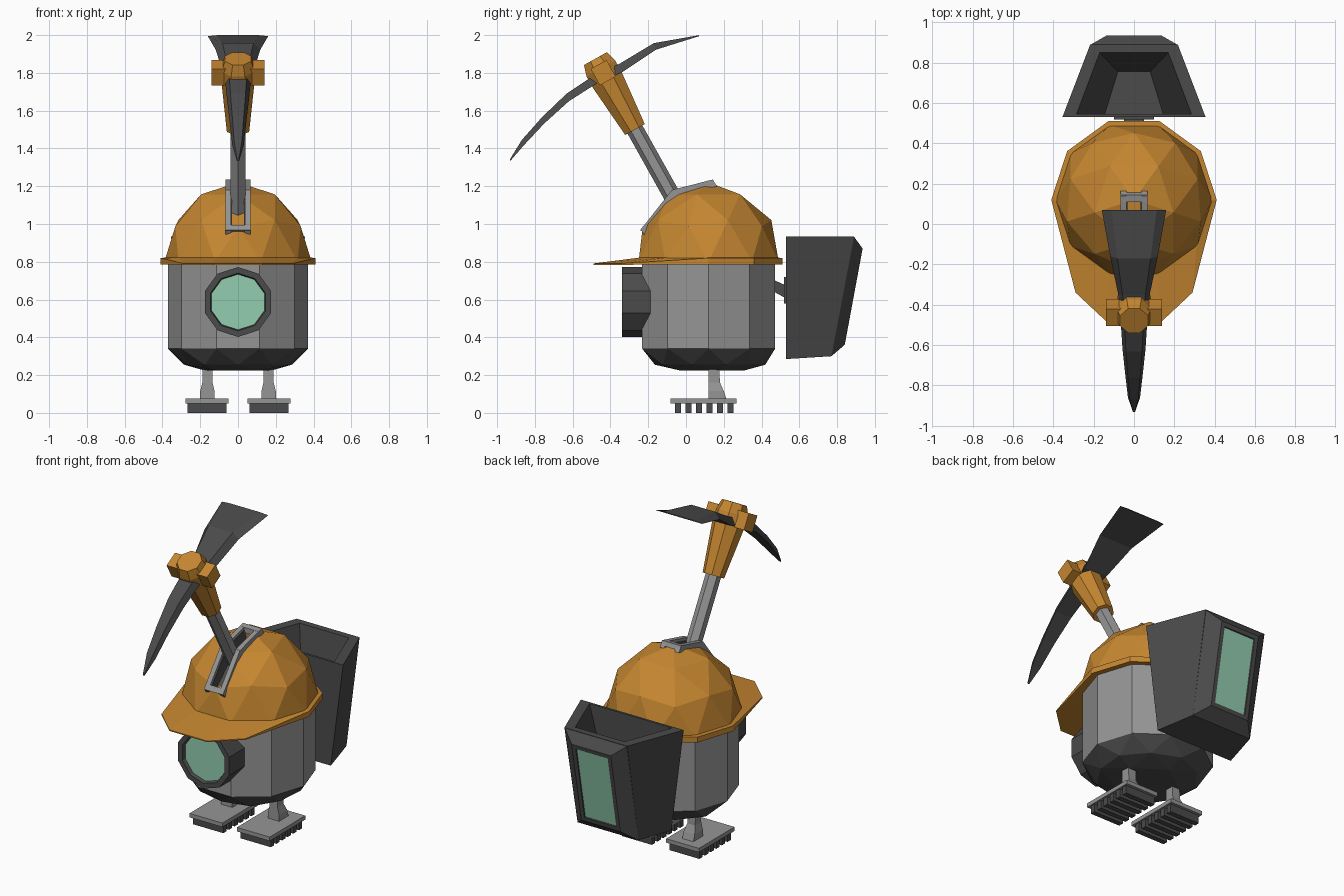
import bpy, bmesh, math
from mathutils import Vector, Matrix

cube = bpy.data.objects.get("Cube")
if cube:
    bpy.data.objects.remove(cube, do_unlink=True)


def material(name, rgb):
    m = bpy.data.materials.new(name)
    m.use_nodes = True
    m.diffuse_color = (*rgb, 1)
    m.node_tree.nodes["Principled BSDF"].inputs["Base Color"].default_value = (*rgb, 1)
    return m


ORANGE = material("helmet orange", (0.56, 0.24, 0.03))
GREY = material("steel grey", (0.3, 0.3, 0.3))
DARK = material("dark iron", (0.07, 0.07, 0.07))
GREEN = material("glass green", (0.29, 0.61, 0.43))
CY = 0.12  # body axis


def finish(name, bm, mat):
    bmesh.ops.recalc_face_normals(bm, faces=bm.faces)
    me = bpy.data.meshes.new(name)
    bm.to_mesh(me)
    bm.free()
    me.materials.append(mat)
    ob = bpy.data.objects.new(name, me)
    bpy.context.collection.objects.link(ob)
    return ob


def loft(name, rings, mat):
    """Skin a stack of equal-length point rings and cap both ends."""
    bm = bmesh.new()
    rows = [[bm.verts.new(p) for p in r] for r in rings]
    n = len(rows[0])
    for a, b in zip(rows, rows[1:]):
        for i in range(n):
            j = (i + 1) % n
            bm.faces.new((a[i], a[j], b[j], b[i]))
    bm.faces.new(rows[0])
    bm.faces.new(rows[-1])
    return finish(name, bm, mat)


def prism(name, yz, x0, x1, mat):
    return loft(name, [[(x, y, z) for y, z in yz] for x in (x0, x1)], mat)


def box(name, x, y, z, mat):
    return prism(name, [(y[0], z[0]), (y[1], z[0]), (y[1], z[1]), (y[0], z[1])], *x, mat)


def circle(n, r, origin, u, v, turn=0):
    o, u, v = Vector(origin), Vector(u), Vector(v)
    angles = [turn + math.tau * i / n for i in range(n)]
    return [o + u * r * math.cos(a) + v * r * math.sin(a) for a in angles]


def decagon(r, z):
    return circle(10, r, (0, CY, z), (1, 0, 0), (0, 1, 0))


def half_ball(name, sign, place, mat):
    """Half of a low-poly ball, each vertex moved by place()."""
    bm = bmesh.new()
    bmesh.ops.create_icosphere(bm, subdivisions=2, radius=1,
                               matrix=Matrix.Rotation(-math.pi / 2, 4, 'Z'))
    bmesh.ops.delete(bm, geom=[v for v in bm.verts if v.co.z * sign < -0.01], context='VERTS')
    bmesh.ops.holes_fill(bm, edges=[e for e in bm.edges if e.is_boundary], sides=0)
    for v in bm.verts:
        v.co = place(v.co)
    return finish(name, bm, mat)


# Body barrel and flattened underside
loft("body", [decagon(0.37, z) for z in (0.34, 0.8)], GREY)


def under(c):
    if c.z > -0.1:
        return Vector((c.x * 0.37, c.y * 0.37 + CY, 0.34))
    if c.z > -0.7:
        return Vector((c.x * 0.335, c.y * 0.335 + CY, 0.255))
    return Vector((c.x * 0.36, c.y * 0.36 + CY, 0.225))


half_ball("body_underside", -1, under, DARK)

# Helmet dome
dome = half_ball("helmet_dome", 1,
                 lambda c: Vector((c.x * 0.39, c.y * 0.39 + CY, 0.8 + c.z * 0.42)), ORANGE)

# Helmet rim, its four front corners pulled out into a brim
brim = {6: (-0.29, -0.34), 7: (-0.13, -0.49), 8: (0.13, -0.49), 9: (0.29, -0.34)}


def rim_ring(z_back, z_front):
    ring = decagon(0.41, z_back)
    for i, (x, y) in brim.items():
        ring[i] = Vector((x, y, z_front))
    return ring


loft("helmet_rim", [decagon(0.37, 0.79), rim_ring(0.786, 0.784),
                    rim_ring(0.82, 0.791), decagon(0.385, 0.822)], ORANGE)

# Slot cut in the dome, dark liner and raised steel frame
top = [(-0.24, 0.97), (-0.075, 1.18), (0.14, 1.235)]
low = [(-0.17, 0.95), (-0.03, 1.08), (0.13, 1.10)]


def lower(path, d):
    return [(y + d * 0.7, z - d) for y, z in path]


cutter = prism("slot_cutter", [(y - 0.03, z + 0.05) for y, z in top] + low[::-1],
               -0.037, 0.037, DARK)
cutter.hide_render = True
mod = dome.modifiers.new("slot", 'BOOLEAN')
mod.object = cutter
mod.operation = 'DIFFERENCE'
mod.solver = 'EXACT'
bpy.context.view_layer.objects.active = dome
bpy.ops.object.modifier_apply(modifier=mod.name)
bpy.data.objects.remove(cutter, do_unlink=True)

prism("slot_floor", low + lower(low, 0.01)[::-1], -0.037, 0.037, DARK)
for side, s in (("left", 1), ("right", -1)):
    prism(side + "_slot_wall", lower(top, 0.015) + low[::-1], s * 0.032, s * 0.038, DARK)
    prism(side + "_slot_rail", top + lower(top, 0.035)[::-1], s * 0.036, s * 0.066, GREY)
prism("slot_front_end", [(-0.243, 0.967), (-0.222, 0.995), (-0.19, 0.975), (-0.205, 0.945)],
      -0.066, 0.066, GREY)
prism("slot_back_end", [(0.11, 1.228), (0.143, 1.235), (0.155, 1.21), (0.11, 1.195)],
      -0.066, 0.066, GREY)

# Round eye: dark housing with a sunken lens


def eye_ring(r, y):
    return circle(10, r, (0, y, 0.587), (1, 0, 0), (0, 0, 1), math.pi / 2)


loft("eye_housing", [eye_ring(0.185, -0.15), eye_ring(0.185, -0.34),
                     eye_ring(0.153, -0.34), eye_ring(0.146, -0.315)], DARK)
loft("eye_lens", [eye_ring(0.147, -0.314), eye_ring(0.147, -0.319)], GREEN)

# Legs, foot plates and treads
for side, s in (("left", 1), ("right", -1)):
    def leg_ring(half, y0, y1, z):
        return [(s * 0.162 + dx, y, z) for dx, y in
                ((-half, y0), (half, y0), (half, y1), (-half, y1))]
    loft(side + "_leg", [leg_ring(0.038, 0.12, 0.215, 0.07), leg_ring(0.038, 0.12, 0.2, 0.115),
                         leg_ring(0.027, 0.12, 0.18, 0.16), leg_ring(0.027, 0.12, 0.175, 0.25)], GREY)
    box(side + "_foot_plate", (s * 0.05, s * 0.277), (-0.083, 0.268), (0.05, 0.075), GREY)
    for i in range(6):
        y = -0.043 + i * 0.0555
        box(f"{side}_tread_{i + 1}", (s * 0.06, s * 0.268), (y - 0.016, y + 0.016), (0, 0.052), DARK)

# Back bin: hollow tapered shell


def bin_ring(front, back):
    (xf, yf, zf), (xb, yb, zb) = front, back
    return [(-xf, yf, zf), (xf, yf, zf), (xb, yb, zb), (-xb, yb, zb)]


loft("bin_shell", [bin_ring((0.27, 0.53, 0.285), (0.21, 0.77, 0.30)),
                   bin_ring((0.355, 0.53, 0.935), (0.217, 0.89, 0.935)),
                   bin_ring((0.285, 0.545, 0.935), (0.17, 0.85, 0.935)),
                   bin_ring((0.145, 0.545, 0.42), (0.08, 0.755, 0.42))], DARK)


def panel(xt, yt, zt, xb, yb, zb):
    return [(-xb, yb, zb), (xb, yb, zb), (xt, yt, zt), (-xt, yt, zt)]


# Raised back panel with a framed window
loft("bin_back_panel", [panel(0.217, 0.888, 0.935, 0.21, 0.77, 0.30),
                        panel(0.135, 0.935, 0.87, 0.135, 0.84, 0.36),
                        panel(0.11, 0.93, 0.845, 0.11, 0.845, 0.385),
                        panel(0.107, 0.921, 0.842, 0.107, 0.836, 0.388)], DARK)
loft("bin_window", [panel(0.107, 0.921, 0.842, 0.107, 0.836, 0.388),
                    panel(0.107, 0.925, 0.842, 0.107, 0.84, 0.388)], GREEN)

# Bracket holding the bin
prism("bin_bracket", [(0.45, 0.71), (0.54, 0.67), (0.54, 0.60), (0.45, 0.65)], -0.05, 0.05, DARK)
box("bin_bracket_plate", (-0.1, 0.1), (0.518, 0.535), (0.58, 0.72), DARK)

# Pickaxe shaft and socket along a leaning axis
axis = Vector((0, -0.488, 0.873))
side_dir, across = Vector((1, 0, 0)), Vector((0, 0.873, 0.488))
base = Vector((0, -0.27, 1.5))


def axis_ring(n, t, r):
    return circle(n, r, base + axis * t, side_dir, across, math.pi / n)


loft("pick_shaft", [axis_ring(6, t, 0.045) for t in (-0.5, 0.1)], GREY)
loft("pick_socket", [axis_ring(8, t, r) for t, r in
                     ((0, 0.064), (0.3, 0.094), (0.37, 0.094), (0.43, 0.075))], ORANGE)
pin = base + axis * 0.345
loft("pick_cross_pin", [[pin + side_dir * x + across * a * 0.048 + axis * b * 0.05
                         for a, b in ((-1, -1), (1, -1), (1, 1), (-1, 1))]
                        for x in (-0.14, 0.14)], ORANGE)


# Pickaxe blades: (y, z, half width, thickness) stations, bevelled on the upper face
def blade(name, stations):
    rings = []
    for y, z, w, t in stations:
        rings.append([(-w, y, z - t / 2), (w, y, z - t / 2),
                      (w * 0.7, y - t * 0.3, z + t / 2), (-w * 0.7, y - t * 0.3, z + t / 2)])
    loft(name, rings, DARK)


blade("pick_spike", [(-0.42, 1.80, 0.07, 0.045), (-0.62, 1.67, 0.057, 0.04),
                     (-0.75, 1.55, 0.043, 0.035), (-0.86, 1.43, 0.03, 0.03),
                     (-0.93, 1.338, 0.006, 0.008)])
blade("pick_scoop", [(-0.42, 1.79, 0.07, 0.045), (-0.34, 1.825, 0.08, 0.045),
                     (-0.16, 1.94, 0.118, 0.035), (0.07, 1.997, 0.16, 0.005)])
